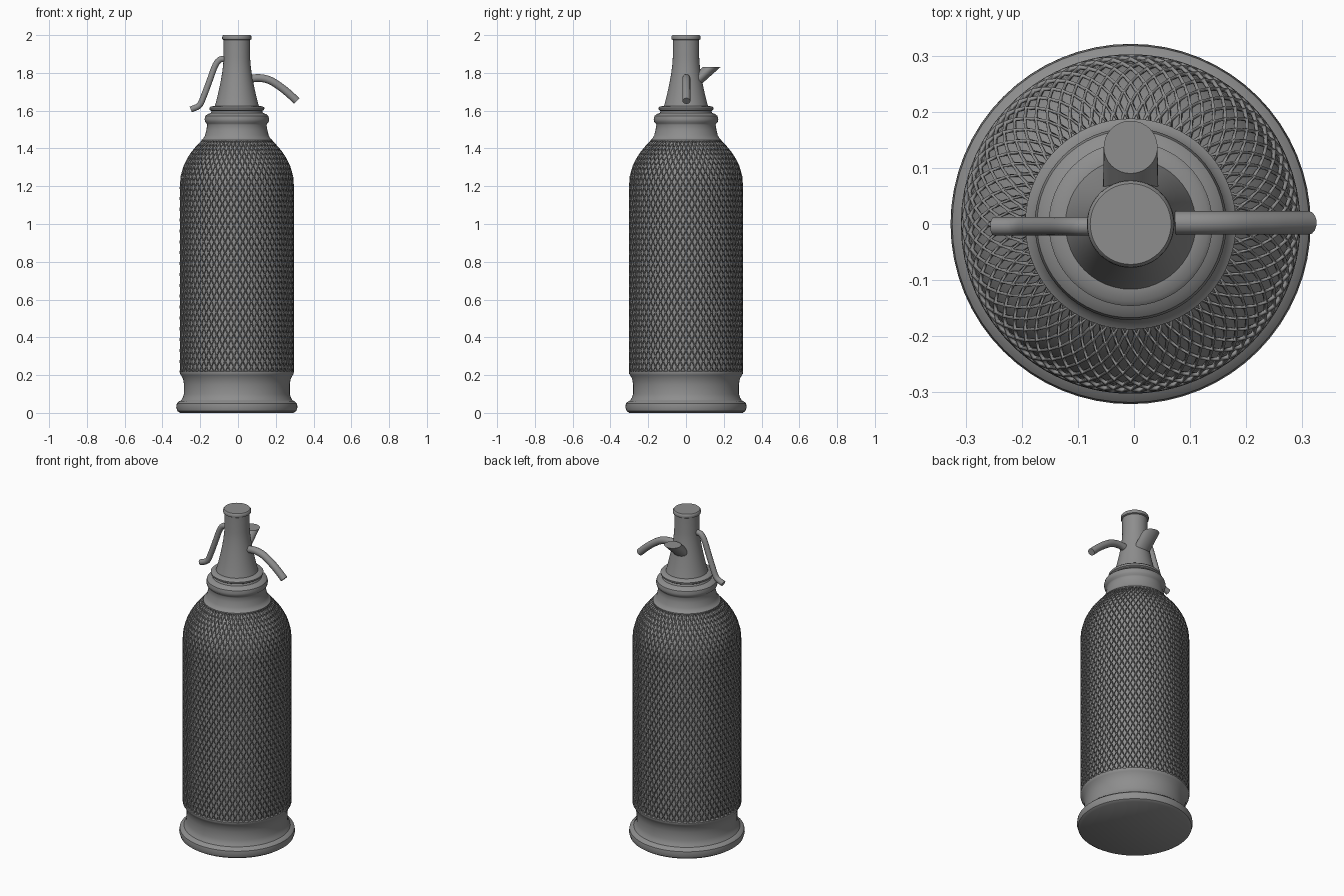
import bpy, bmesh, math
from mathutils import Vector

cube = bpy.data.objects.get("Cube")
if cube:
    bpy.data.objects.remove(cube, do_unlink=True)

CX = -0.006  # the bottle axis
mat = bpy.data.materials.new("grey metal")
mat.use_nodes = True
grey = (0.27, 0.27, 0.27, 1)
mat.diffuse_color = grey
mat.node_tree.nodes["Principled BSDF"].inputs["Base Color"].default_value = grey


def finish(name, bm, angle=35):
    bmesh.ops.recalc_face_normals(bm, faces=bm.faces)
    me = bpy.data.meshes.new(name)
    bm.to_mesh(me)
    bm.free()
    me.materials.append(mat)
    ob = bpy.data.objects.new(name, me)
    bpy.context.collection.objects.link(ob)
    bpy.ops.object.select_all(action="DESELECT")
    ob.select_set(True)
    bpy.context.view_layer.objects.active = ob
    bpy.ops.object.shade_smooth_by_angle(angle=math.radians(angle))
    return ob


def loft(name, rings, angle=35):
    """Skin a list of point rings and cap both ends."""
    bm = bmesh.new()
    rows = [[bm.verts.new(p) for p in ring] for ring in rings]
    n = len(rows[0])
    for a, b in zip(rows, rows[1:]):
        for i in range(n):
            j = (i + 1) % n
            bm.faces.new((a[i], a[j], b[j], b[i]))
    bm.faces.new(rows[0][::-1])
    bm.faces.new(rows[-1])
    return finish(name, bm, angle)


def ellipse(cx, cy, z, rx, ry, n):
    return [(cx + rx * math.cos(math.tau * i / n),
             cy + ry * math.sin(math.tau * i / n), z) for i in range(n)]


def lathe(name, profile, n=64):
    return loft(name, [ellipse(CX, 0, z, r, r, n) for r, z in profile])


def smooth_path(pts, steps=4):
    """Catmull-Rom curve through the points."""
    p = [Vector(q) for q in pts]
    p = [2 * p[0] - p[1]] + p + [2 * p[-1] - p[-2]]
    out = []
    for a, b, c, d in zip(p, p[1:], p[2:], p[3:]):
        for s in range(steps):
            t = s / steps
            out.append(0.5 * (2 * b + (c - a) * t + (2 * a - 5 * b + 4 * c - d) * t**2
                              + (3 * b - a - 3 * c + d) * t**3))
    return out + [p[-2]]


def tube(name, pts, radius, y=0, n=14):
    """Round bar bent in the xz plane."""
    path = smooth_path([(x, y, z) for x, z in pts])
    rings = []
    for i, c in enumerate(path):
        t = (path[min(i + 1, len(path) - 1)] - path[max(i - 1, 0)]).normalized()
        side = Vector((0, 1, 0))
        up = t.cross(side)
        rings.append([c + radius * (math.cos(math.tau * k / n) * side
                                    + math.sin(math.tau * k / n) * up) for k in range(n)])
    return loft(name, rings, 50)


# Flared foot
lathe("base", [(0.30, 0), (0.315, 0.01), (0.321, 0.03), (0.318, 0.05), (0.305, 0.062),
               (0.295, 0.066), (0.287, 0.08), (0.28, 0.1), (0.28, 0.15), (0.285, 0.18),
               (0.296, 0.2), (0.301, 0.208), (0.301, 0.218), (0.29, 0.222)])

# Bottle with rounded shoulder
shoulder = [(0.30, 1.2), (0.296, 1.25), (0.283, 1.3), (0.262, 1.345),
            (0.235, 1.385), (0.205, 1.42), (0.18, 1.445)]
body = [(0.30, 0.215)] + shoulder
lathe("bottle", [(r - 0.010, z) for r, z in body])


# Woven wire sleeve: diamond cells spaced evenly along the bottle outline
def along(profile, t):
    lens = [math.dist(a, b) for a, b in zip(profile, profile[1:])]
    d = t * sum(lens)
    for a, b, l in zip(profile, profile[1:], lens):
        if d <= l + 1e-6:
            return Vector(a).lerp(Vector(b), d / l)
        d -= l


COLS, ROWS = 60, 44
bm = bmesh.new()
grid = []
for k in range(ROWS + 1):
    r, z = along(body, k / ROWS)
    angles = [math.tau * (i + 0.5 * (k % 2)) / COLS for i in range(COLS)]
    grid.append([bm.verts.new((CX + (r - 0.002) * math.cos(a), (r - 0.002) * math.sin(a), z))
                 for a in angles])
for k in range(ROWS):
    for i in range(COLS):
        s = k % 2
        left, right = grid[k][i], grid[k][(i + 1) % COLS]
        top = grid[k + 1][(i + s) % COLS]
        if k == 0:
            bm.faces.new((left, right, top))
        else:
            bm.faces.new((left, grid[k - 1][(i + s) % COLS], right, top))
sleeve = finish("wire_sleeve", bm, 60)
wire = sleeve.modifiers.new("wires", "WIREFRAME")
wire.thickness = 0.009
wire.use_even_offset = False
wire.use_boundary = True

# Neck collar with its rings
lathe("collar", [(0.18, 1.432), (0.188, 1.438), (0.188, 1.445), (0.178, 1.452), (0.168, 1.47),
                 (0.161, 1.50), (0.157, 1.525), (0.16, 1.532), (0.168, 1.54), (0.171, 1.555),
                 (0.167, 1.572), (0.155, 1.582), (0.138, 1.588), (0.134, 1.598),
                 (0.144, 1.604), (0.146, 1.615), (0.138, 1.622), (0.115, 1.626)])

# Valve head and cap
lathe("valve_head", [(0.118, 1.62), (0.112, 1.64), (0.102, 1.68), (0.093, 1.72), (0.085, 1.76),
                     (0.078, 1.80), (0.073, 1.84), (0.070, 1.88), (0.070, 1.982)], 48)
lathe("cap", [(0.070, 1.974), (0.077, 1.978), (0.078, 1.985), (0.077, 1.994), (0.072, 2.0)], 48)

# Slanted spout at the back, cut level at its mouth
loft("spout", [ellipse(CX, 0.025, 1.73, 0.05, 0.045, 32),
               ellipse(CX, 0.137, 1.832, 0.048, 0.047, 32)])

# Lever and curved pouring handle
tube("lever", [(-0.06, 1.868), (-0.092, 1.872), (-0.12, 1.84), (-0.15, 1.76),
               (-0.18, 1.68), (-0.205, 1.628), (-0.25, 1.606)], 0.0165, -0.004)
tube("handle", [(0.05, 1.765), (0.11, 1.773), (0.17, 1.76), (0.23, 1.722),
                (0.275, 1.685), (0.311, 1.651)], 0.021, 0.002)
